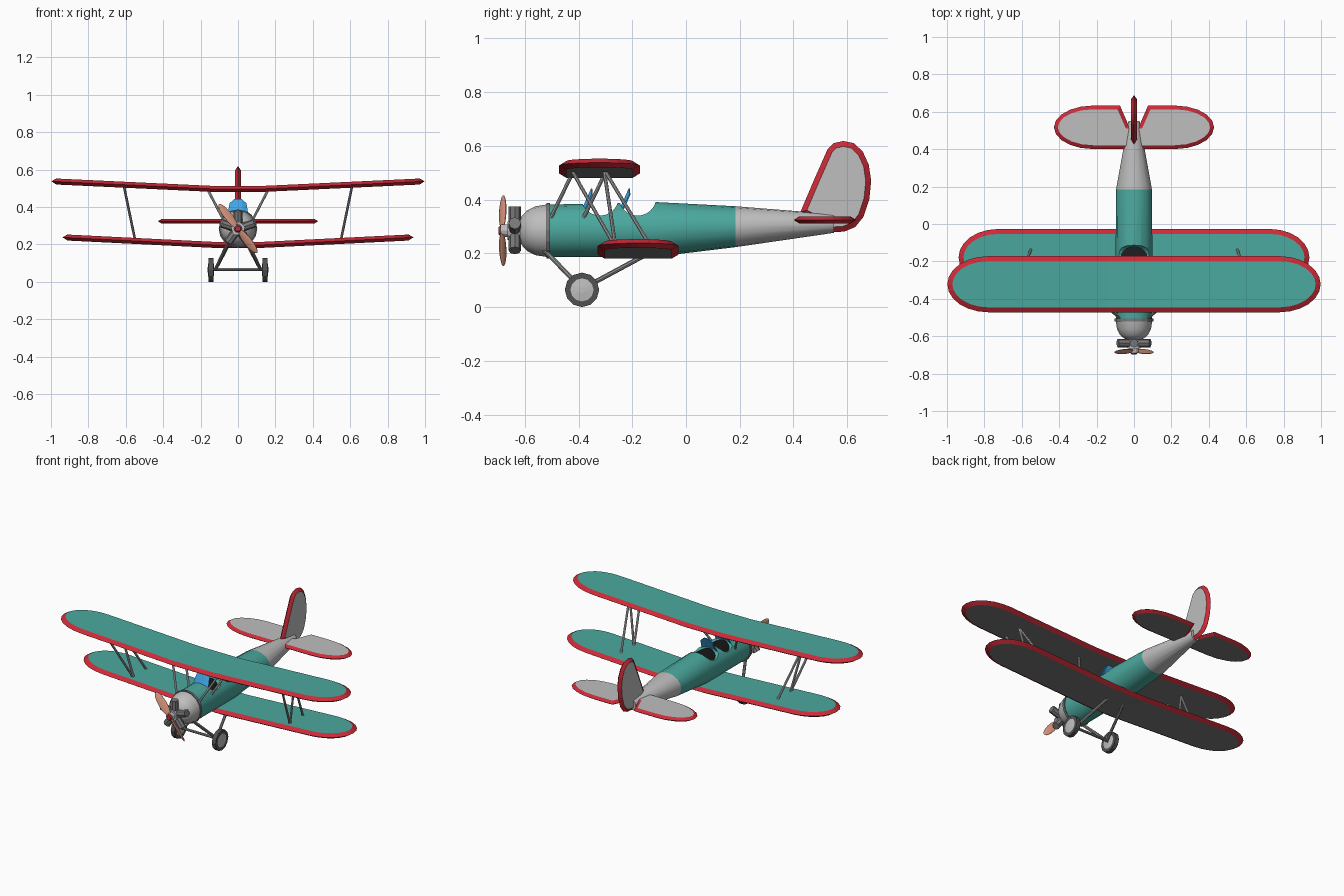
import bpy, bmesh, math
from mathutils import Vector, Matrix

if "Cube" in bpy.data.objects:
    bpy.data.objects.remove(bpy.data.objects["Cube"])

def mat(name, r, g, b):
    m = bpy.data.materials.new(name)
    m.diffuse_color = [(c / 255) ** 2.2 for c in (r, g, b)] + [1]
    m.use_nodes = True
    m.node_tree.nodes["Principled BSDF"].inputs["Base Color"].default_value = m.diffuse_color
    return m

TEAL = mat("teal paint", 76, 167, 157)
GREY = mat("light grey paint", 188, 189, 188)
RED = mat("red trim", 203, 46, 58)
STEEL = mat("gear steel", 140, 140, 140)
MID = mat("mid grey metal", 120, 120, 121)
DARK = mat("tyre rubber", 82, 82, 84)
BLACK = mat("cockpit black", 36, 36, 38)
WOOD = mat("propeller wood", 218, 150, 126)
GLASS = mat("windshield blue", 68, 170, 238)
ZC = 0.284  # height of the thrust line

def finish(name, bm, mats, smooth=None):
    bmesh.ops.recalc_face_normals(bm, faces=bm.faces)
    me = bpy.data.meshes.new(name)
    bm.to_mesh(me)
    bm.free()
    for m in mats:
        me.materials.append(m)
    ob = bpy.data.objects.new(name, me)
    bpy.context.collection.objects.link(ob)
    if smooth:
        shade(ob, smooth)
    return ob

def shade(ob, angle):
    bpy.ops.object.select_all(action='DESELECT')
    bpy.context.view_layer.objects.active = ob
    ob.select_set(True)
    bpy.ops.object.shade_smooth_by_angle(angle=math.radians(angle))

def rod(name, a, b, r, m, sides=8, r2=None, smooth=None):
    a, b = Vector(a), Vector(b)
    d = b - a
    bm = bmesh.new()
    bmesh.ops.create_cone(bm, cap_ends=True, segments=sides, radius1=r,
                          radius2=r if r2 is None else r2, depth=d.length,
                          matrix=Matrix.Translation((a + b) / 2) @ d.to_track_quat('Z', 'Y').to_matrix().to_4x4())
    return finish(name, bm, [m], smooth)

def loft(name, rings, mats, sides=16, split=9):
    """Skin elliptical rings (y, top, bottom, half width) along y."""
    bm = bmesh.new()
    loops = []
    for y, top, bot, hw in rings:
        c, h = (top + bot) / 2, (top - bot) / 2
        loops.append([bm.verts.new((hw * math.sin(t), y, c + h * math.cos(t)))
                      for t in [2 * math.pi * i / sides for i in range(sides)]])
    for p, q in zip(loops, loops[1:]):
        for i in range(sides):
            bm.faces.new((p[i - 1], p[i], q[i], q[i - 1]))
    bm.faces.new(loops[0])
    bm.faces.new(loops[-1])
    for f in bm.faces:
        f.material_index = int(f.calc_center_median().y > split)
    return finish(name, bm, mats, 35)

def inset(pts, w):
    """Mitred inward offset of a counter-clockwise outline."""
    out = []
    for i, p in enumerate(pts):
        a = (p - pts[i - 1]).normalized()
        b = (pts[(i + 1) % len(pts)] - p).normalized()
        na, nb = Vector((-a.y, a.x)), Vector((-b.y, b.x))
        out.append(p + (na + nb) * (w / max(0.4, 1 + na.dot(nb))))
    return out

def panel(name, outline, thick, rim, mats, bend=None, matrix=None):
    """Flat surface with a knife-edged red rim; mats = top, rim, bottom."""
    pts = [Vector(p) for p in outline]
    if sum(p.x * q.y - q.x * p.y for p, q in zip(pts, pts[1:] + pts[:1])) < 0:
        pts.reverse()
    inner = inset(pts, rim)
    bm = bmesh.new()
    lo, mid, hi = [[bm.verts.new((p.x, p.y, z)) for p in ps] for ps, z in
                   ((inner, -thick / 2), (pts, 0), (inner, thick / 2))]
    bm.faces.new(hi).material_index = 0
    bm.faces.new(lo[::-1]).material_index = 2
    for p, q in ((lo, mid), (mid, hi)):
        for i in range(len(pts)):
            bm.faces.new((p[i - 1], p[i], q[i], q[i - 1])).material_index = 1
    if bend:  # dihedral outside the centre section
        x0, slope = bend
        for s in (x0, -x0):
            bmesh.ops.bisect_plane(bm, geom=bm.verts[:] + bm.edges[:] + bm.faces[:],
                                   plane_co=(s, 0, 0), plane_no=(1, 0, 0))
        for v in bm.verts:
            v.co.z += max(0, abs(v.co.x) - x0) * slope
    if matrix:
        bm.transform(matrix)
    return finish(name, bm, mats)

def wing_outline(half, chord, rx, n=12):
    arc = [(half - rx + rx * math.cos(t), chord / 2 * math.sin(t))
           for t in [math.pi * (i / n - 0.5) for i in range(n + 1)]]
    return arc + [(-x, -y) for x, y in arc]

# fuselage
body = loft("fuselage", [(-0.515, 0.381, 0.186, 0.097), (-0.12, 0.391, 0.186, 0.098),
                         (0.185, 0.375, 0.223, 0.096), (0.55, 0.346, 0.276, 0.030)],
            [TEAL, GREY, BLACK], split=0.185)

# cockpits: scalloped coaming, then a dark pit
cutters = []
for y in (-0.32, -0.18):
    cutters.append(rod("scallop_cutter", (-0.2, y, 0.41), (0.2, y, 0.41), 0.07, TEAL, 24))
for y in (-0.32, -0.18):
    pit = rod("pit_cutter", (0, 0, 0.28), (0, 0, 0.5), 1, BLACK, 20)
    pit.data.transform(Matrix.Translation((0, y, 0)) @ Matrix.Diagonal((0.07, 0.058, 1, 1)))
    cutters.append(pit)
for c in cutters:
    c.hide_render = True
    mod = body.modifiers.new("cut", 'BOOLEAN')
    mod.operation, mod.object, mod.solver = 'DIFFERENCE', c, 'EXACT'
    mod.material_mode = 'TRANSFER'
dg = bpy.context.evaluated_depsgraph_get()
cut = bpy.data.meshes.new_from_object(body.evaluated_get(dg))
body.modifiers.clear()
body.data = cut
for c in cutters:
    bpy.data.objects.remove(c)
shade(body, 35)

# nose cowl and its band
loft("nose_cowl", [(y, ZC + r, ZC - r, r) for y, r in
     ((-0.62, 0.03), (-0.612, 0.053), (-0.592, 0.075), (-0.56, 0.091), (-0.515, 0.098))], [GREY])
rod("cowl_band", (0, -0.52, ZC), (0, -0.506, ZC), 0.103, MID, 16)

# radial engine
for i in range(5):
    t = 2 * math.pi * i / 5
    d = Vector((math.sin(t), 0, math.cos(t)))
    o = Vector((0, -0.637, ZC))
    rod("engine_cylinder", o + d * 0.015, o + d * 0.091, 0.023, MID, 8)
rod("crankcase", (0, -0.665, ZC), (0, -0.61, ZC), 0.035, GREY, 12)
rod("propeller_shaft", (0, -0.69, ZC), (0, -0.66, ZC), 0.024, GREY, 12)
rod("propeller_cap", (0, -0.697, ZC), (0, -0.688, ZC), 0.014, RED, 12, 0.021)

# propeller blades
for i in (0, 1):
    bm = bmesh.new()
    bmesh.ops.create_uvsphere(bm, u_segments=10, v_segments=8, radius=1)
    bm.transform(Matrix.Translation((0, -0.682, ZC))
                 @ Matrix.Rotation(math.radians(-38) + math.pi * i, 4, 'Y')
                 @ Matrix.Translation((0, 0, 0.086)) @ Matrix.Rotation(math.radians(30), 4, 'Z')
                 @ Matrix.Diagonal((0.026, 0.006, 0.08, 1)))
    finish("propeller_blade", bm, [WOOD], 40)

# wings
skin = [TEAL, RED, MID]
panel("upper_wing", wing_outline(0.998, 0.30, 0.22), 0.032, 0.026, skin, (0.14, 0.047),
      Matrix.Translation((0, -0.322, 0.497)))
panel("lower_wing", wing_outline(0.938, 0.302, 0.21), 0.032, 0.026, skin, (0.10, 0.050),
      Matrix.Translation((0, -0.178, 0.196)))

# tailplane with a rudder notch
half = [(0.03, 0.53), (0.075, 0.633), (0.22, 0.633)]
half += [(0.22 + 0.208 * math.sin(t), 0.517 + 0.116 * math.cos(t))
         for t in [math.pi * i / 10 for i in range(1, 11)]]
tail_skin = [GREY, RED, GREY]
panel("tailplane", half + [(-x, y) for x, y in reversed(half)], 0.026, 0.02, [GREY, RED, MID],
      matrix=Matrix.Translation((0, 0, 0.324)))

# fin and rudder, outline in (y, z)
fin = [(0.425, 0.352), (0.475, 0.47), (0.527, 0.588), (0.55, 0.61), (0.585, 0.618), (0.625, 0.61),
       (0.658, 0.578), (0.68, 0.53), (0.689, 0.47), (0.682, 0.40), (0.66, 0.335),
       (0.63, 0.298), (0.59, 0.281), (0.545, 0.278), (0.50, 0.31)]
panel("tail_fin", fin, 0.03, 0.02, tail_skin,
      matrix=Matrix(((0, 0, 1, 0), (1, 0, 0, 0), (0, 1, 0, 0), (0, 0, 0, 1))))

# windshields
for name, y in (("front_windshield", -0.385), ("rear_windshield", -0.245)):
    bm = bmesh.new()
    low = [bm.verts.new(p) for p in ((-0.054, y + 0.010, 0.366), (-0.028, y, 0.37),
                                     (0.028, y, 0.37), (0.054, y + 0.010, 0.366))]
    top = [bm.verts.new(p) for p in ((-0.045, y + 0.034, 0.42), (-0.02, y + 0.032, 0.442),
                                     (0.02, y + 0.032, 0.442), (0.045, y + 0.034, 0.42))]
    for i in range(3):
        bm.faces.new((low[i], low[i + 1], top[i + 1], top[i]))
    ob = finish(name, bm, [GLASS])
    ob.modifiers.new("thickness", 'SOLIDIFY').thickness = 0.005

# struts and landing gear, both sides
for s in (1, -1):
    tf, tr = (0.61 * s, -0.427, 0.512), (0.61 * s, -0.305, 0.512)
    bf, br = (0.55 * s, -0.262, 0.222), (0.55 * s, -0.13, 0.222)
    for a, b in ((tf, bf), (tr, br), (tr, bf)):
        rod("wing_strut", a, b, 0.007, GREY)
    for y in (-0.425, -0.303):
        rod("cabane_strut", (0.162 * s, y, 0.493), (0.08 * s, y - 0.077, 0.335), 0.007, GREY)
    for y, z in ((-0.53, 0.215), (-0.14, 0.20)):
        rod("gear_leg", (0.05 * s, y, z), (0.12 * s, -0.387, 0.067), 0.009, STEEL)
    rod("tyre", (0.131 * s, -0.387, 0.064), (0.158 * s, -0.387, 0.064), 0.064, DARK, 12)
    for d in (-1, 1):
        x = (0.1445 + 0.0135 * d) * s
        rod("wheel_hub", (x, -0.387, 0.064), (x + 0.004 * d * s, -0.387, 0.064), 0.043, GREY, 12, 0.012)
rod("axle", (-0.14, -0.387, 0.067), (0.14, -0.387, 0.067), 0.008, STEEL)
